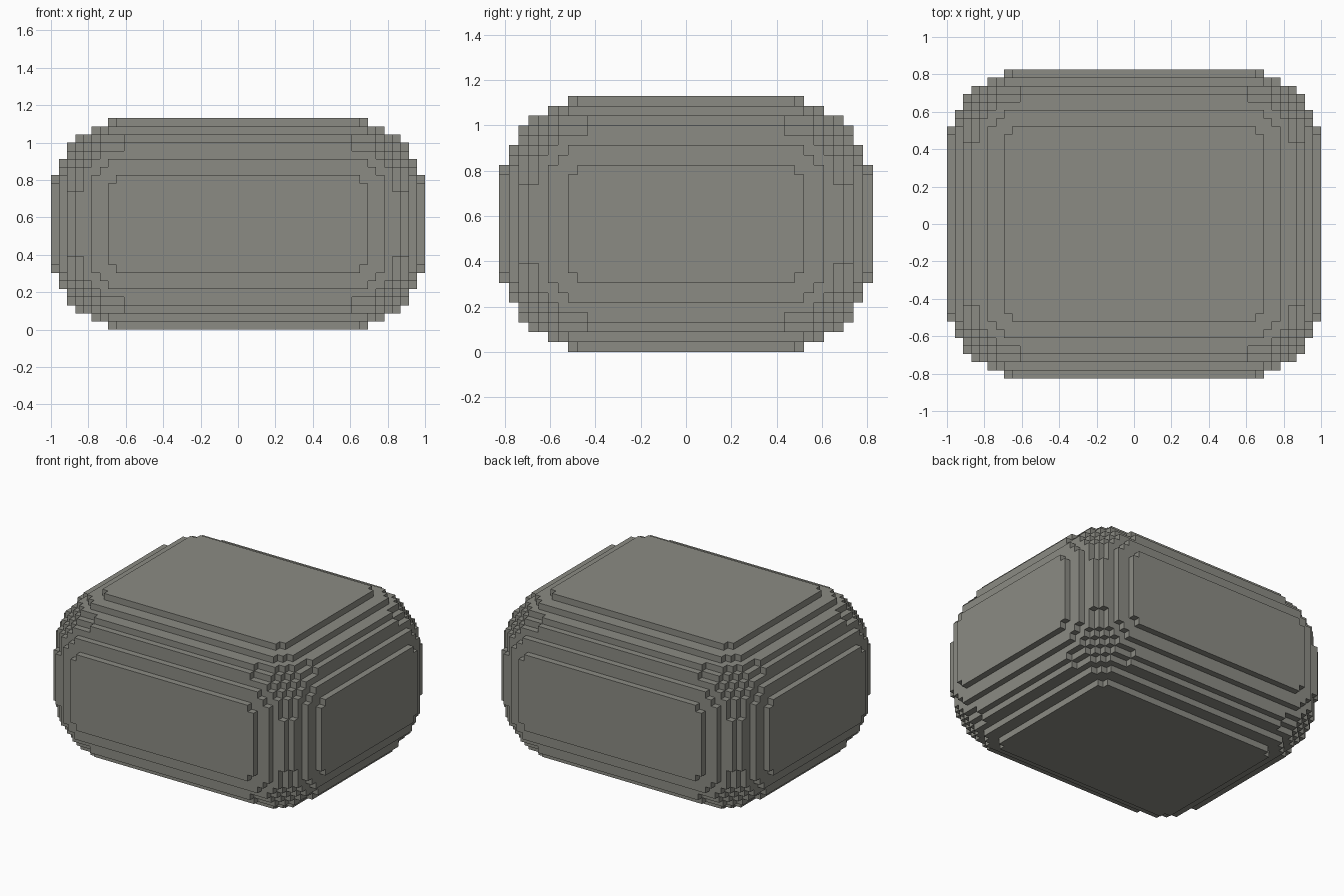
import bpy
import bmesh
from itertools import product
from mathutils import Vector

if "Cube" in bpy.data.objects:
    bpy.data.objects.remove(bpy.data.objects["Cube"], do_unlink=True)

SIZE = (46, 38, 26)      # block counts along x, y, z
RADIUS = 10              # corner rounding in blocks
UNIT = 2 / SIZE[0]
CELLS = 2 * RADIUS + 1   # unit cells at both ends, one long cell between


def grid_lines(count):
    """Cell borders along one axis."""
    ends = range(RADIUS + 1)
    return [UNIT * n for n in ends] + [UNIT * (count - RADIUS + n) for n in ends]


def solid(cell):
    """True where a cell centre lies inside the rounded box."""
    if not all(0 <= c < CELLS for c in cell):
        return False
    offsets = [max(0, abs(c - RADIUS) - 0.5) for c in cell]
    return sum(o * o for o in offsets) < RADIUS ** 2


# Stone colour
stone = bpy.data.materials.new("warm_grey_stone")
stone.use_nodes = True
colour = (0.26, 0.26, 0.23, 1)
stone.diffuse_color = colour
stone.node_tree.nodes["Principled BSDF"].inputs["Base Color"].default_value = colour

# Stepped rounded block: only the exposed sides of the cells
lines = [grid_lines(n) for n in SIZE]
centre = Vector((SIZE[0] / 2, SIZE[1] / 2, 0)) * UNIT
bm = bmesh.new()
corners = {}


def corner(index):
    if index not in corners:
        point = Vector([lines[a][index[a]] for a in range(3)])
        corners[index] = bm.verts.new(point - centre)
    return corners[index]


for cell in product(range(CELLS), repeat=3):
    if not solid(cell):
        continue
    for axis, side in product(range(3), (0, 1)):
        neighbour = list(cell)
        neighbour[axis] += 2 * side - 1
        if solid(neighbour):
            continue
        u, v = (axis + 1) % 3, (axis + 2) % 3
        loop = []
        for du, dv in ((0, 0), (1, 0), (1, 1), (0, 1)):
            index = list(cell)
            index[axis] += side
            index[u] += du
            index[v] += dv
            loop.append(corner(tuple(index)))
        bm.faces.new(loop if side else loop[::-1])

mesh = bpy.data.meshes.new("stepped_boulder")
bm.to_mesh(mesh)
bm.free()
mesh.materials.append(stone)
boulder = bpy.data.objects.new("stepped_boulder", mesh)
bpy.context.collection.objects.link(boulder)
